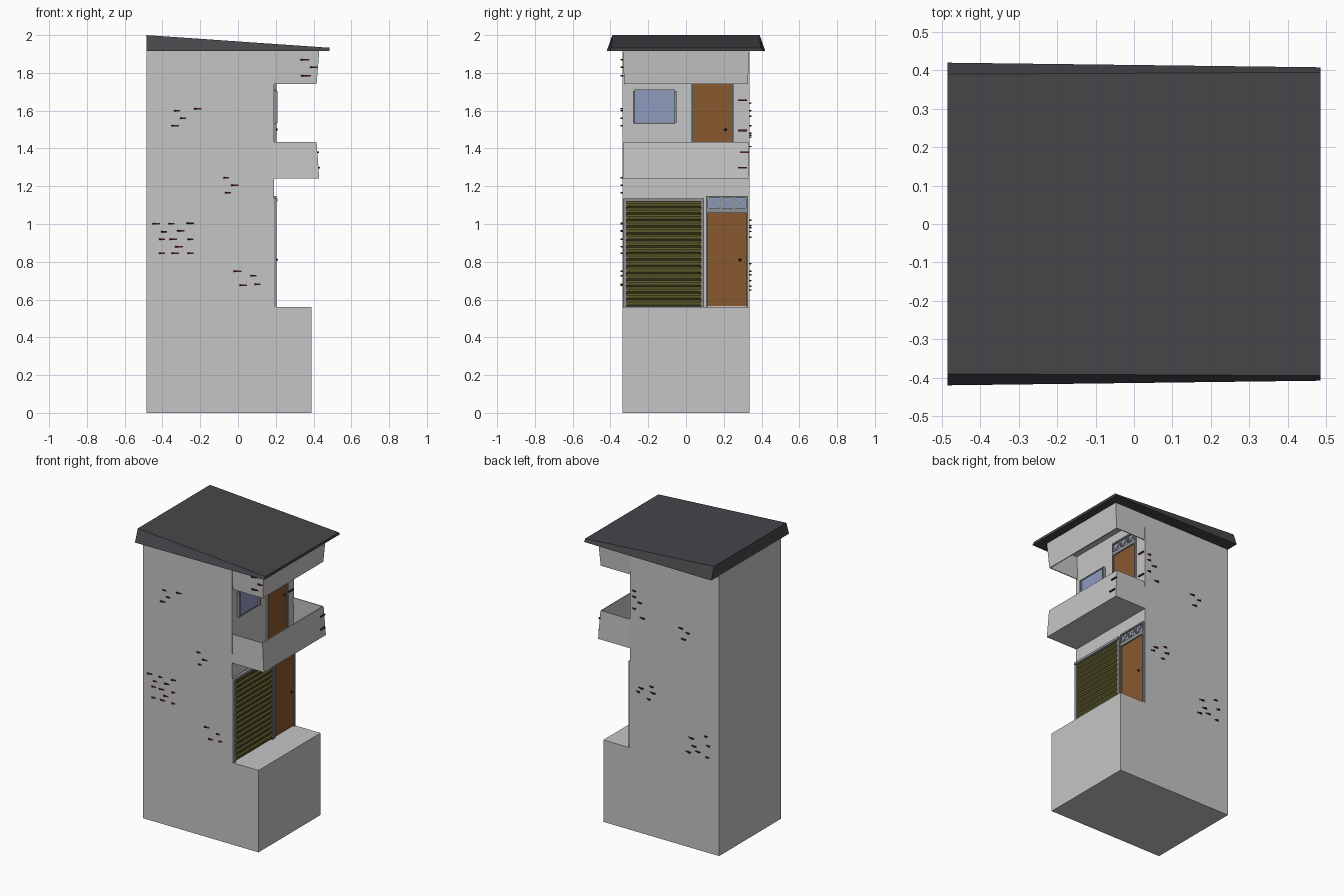
import bpy, bmesh
from mathutils import Vector

if "Cube" in bpy.data.objects:
    bpy.data.objects.remove(bpy.data.objects["Cube"])


def mat(name, r, g, b):
    m = bpy.data.materials.new(name)
    m.diffuse_color = (r, g, b, 1)
    m.use_nodes = True
    m.node_tree.nodes["Principled BSDF"].inputs["Base Color"].default_value = m.diffuse_color
    return m


WALL = mat("plaster grey", 0.56, 0.56, 0.56)
ROOF = mat("roof charcoal", 0.062, 0.06, 0.068)
WOOD = mat("door brown", 0.25, 0.098, 0.028)
OLIVE = mat("shutter olive", 0.11, 0.105, 0.025)
FRAME = mat("frame grey", 0.27, 0.28, 0.29)
GLASS = mat("glass blue", 0.27, 0.33, 0.52)
BRICK = mat("brick red", 0.09, 0.012, 0.012)
METAL = mat("handle dark", 0.04, 0.035, 0.03)

W = 0.335   # half width of the house
XF = 0.19   # x of the recessed facade


def finish(name, bm, m):
    bmesh.ops.recalc_face_normals(bm, faces=bm.faces)
    me = bpy.data.meshes.new(name)
    bm.to_mesh(me)
    bm.free()
    me.materials.append(m)
    ob = bpy.data.objects.new(name, me)
    bpy.context.collection.objects.link(ob)
    return ob


def add_loft(bm, a, b):
    """Closed solid between two matching loops."""
    va = [bm.verts.new(p) for p in a]
    vb = [bm.verts.new(p) for p in b]
    n = len(va)
    bm.faces.new(va)
    bm.faces.new(vb[::-1])
    for i in range(n):
        j = (i + 1) % n
        bm.faces.new((va[i], va[j], vb[j], vb[i]))


def loft(name, a, b, m):
    bm = bmesh.new()
    add_loft(bm, a, b)
    return finish(name, bm, m)


def extrude_y(name, prof, y0, y1, m):
    return loft(name, [(x, y0, z) for x, z in prof], [(x, y1, z) for x, z in prof], m)


def add_box(bm, x0, x1, y0, y1, z0, z1):
    ring = [(x0, y0), (x1, y0), (x1, y1), (x0, y1)]
    add_loft(bm, [(x, y, z0) for x, y in ring], [(x, y, z1) for x, y in ring])


def boxes(name, dims, m):
    bm = bmesh.new()
    for d in dims:
        add_box(bm, *d)
    return finish(name, bm, m)


# Main body with the projecting base step
extrude_y("house_body", [(-0.485, 0), (0.39, 0), (0.39, 0.56), (XF, 0.56),
                         (XF, 1.915), (-0.485, 1.915)], -W, W, WALL)


# Thin three-sided bands: balcony parapet and top header
def band_loop(x, w, z, t=0.006):
    return [(XF, -w, z), (x, -w, z), (x, w, z), (XF, w, z),
            (XF, w - t, z), (x - t, w - t, z), (x - t, t - w, z), (XF, t - w, z)]


loft("balcony_parapet", band_loop(0.43, W, 1.24), band_loop(0.416, W - 0.005, 1.435), WALL)
loft("top_header", band_loop(0.416, W - 0.008, 1.74), band_loop(0.43, W, 1.915), WALL)
boxes("balcony_floor", [(XF, 0.425, -W + 0.003, W - 0.003, 1.24, 1.25)], WALL)
boxes("balcony_ceiling", [(XF, 0.425, -W + 0.003, W - 0.003, 1.905, 1.914)], WALL)

# Sloping roof slab with slanted side edges
extents = [(-0.485, 0.42, 0.39, 2.0), (0.485, 0.408, 0.395, 1.933)]
ends = [[(x, -yb, 1.915), (x, yb, 1.915), (x, yt, zt), (x, -yt, zt)] for x, yb, yt, zt in extents]
loft("roof", ends[0], ends[1], ROOF)

# Roller shutter: repeated ridge profile
z0, z1, n = 0.562, 1.12, 16
step = (z1 - z0) / n
prof = [(XF - 0.005, z0)]
for i in range(n):
    z = z0 + i * step
    prof += [(XF + 0.003, z), (XF + 0.012, z + step * 0.3), (XF + 0.012, z + step * 0.7)]
prof += [(XF + 0.003, z1), (XF - 0.005, z1)]
extrude_y("roller_shutter", prof, -0.318, 0.083, OLIVE)
boxes("shutter_frame", [(XF - 0.005, XF + 0.014, -0.334, -0.314, 0.56, 1.12),
                        (XF - 0.005, XF + 0.014, 0.08, 0.096, 0.56, 1.12),
                        (XF - 0.005, XF + 0.02, -0.334, 0.096, 1.12, 1.136)], FRAME)


# Door with frame, grilled transom and handle
def door(prefix, y0, z0):
    y1, zt, t = y0 + 0.222, z0 + 0.587, 0.008
    a, b = XF - 0.005, XF + 0.014
    boxes(prefix + "_leaf", [(a, XF + 0.006, y0 + t, y1 - t, z0 + 0.006, z0 + 0.5)], WOOD)
    boxes(prefix + "_frame", [(a, b, y0, y0 + t, z0, zt), (a, b, y1 - t, y1, z0, zt),
                              (a, b, y0, y1, zt - 0.01, zt),
                              (a, b, y0, y1, z0 + 0.498, z0 + 0.522)], FRAME)
    boxes(prefix + "_transom_glass", [(a, XF + 0.003, y0 + t, y1 - t, z0 + 0.52, zt - 0.01)], GLASS)
    bm = bmesh.new()
    lo, hi, w = z0 + 0.522, zt - 0.01, 0.004
    cell = (y1 - y0 - 2 * t) / 3
    for i in range(3):
        ya = y0 + t + i * cell
        for p, q in (((ya, lo), (ya + cell, hi)), ((ya, hi), (ya + cell, lo))):
            loop = [(p[0], p[1] - w), (q[0], q[1] - w), (q[0], q[1] + w), (p[0], p[1] + w)]
            add_loft(bm, [(XF, y, z) for y, z in loop], [(XF + 0.008, y, z) for y, z in loop])
        if i:
            add_box(bm, XF, XF + 0.009, ya - w, ya + w, lo, hi)
    finish(prefix + "_transom_grille", bm, FRAME)
    bm = bmesh.new()
    bmesh.ops.create_icosphere(bm, subdivisions=1, radius=0.008)
    bmesh.ops.translate(bm, verts=bm.verts, vec=Vector((XF + 0.014, y1 - 0.043, z0 + 0.25)))
    finish(prefix + "_knob", bm, METAL)


door("lower_door", 0.107, 0.56)
door("upper_door", 0.03, 1.25)

# Balcony window: glass plate with flared side frames
boxes("window_glass", [(XF - 0.005, XF + 0.006, -0.272, -0.06, 1.535, 1.708)], GLASS)
bm = bmesh.new()
for ya, yb in ((-0.281, -0.27), (-0.062, -0.051)):
    add_box(bm, XF - 0.005, XF + 0.018, ya, yb, 1.535, 1.705)
add_box(bm, XF - 0.005, XF + 0.01, -0.275, -0.057, 1.53, 1.537)
add_box(bm, XF - 0.005, XF + 0.01, -0.275, -0.057, 1.706, 1.713)
finish("window_frame", bm, FRAME)


# Exposed brick slivers: thin wedges standing out of the walls
def bricks(name, centres, side):
    bm = bmesh.new()
    for k, (x, z) in enumerate(centres):
        h = 0.026 if k % 2 else 0.02
        y, yo = side * (W - 0.003), side * (W + 0.011)
        a = [(x - h, y, z - 0.004), (x - h * 0.5, yo, z - 0.003), (x + h, y, z - 0.004)]
        add_loft(bm, a, [(p[0], p[1], z + 0.004) for p in a])
    finish(name, bm, BRICK)


bricks("front_bricks", [
    (-0.32, 1.6), (-0.21, 1.61), (-0.29, 1.56), (-0.33, 1.52), (-0.06, 1.245), (-0.015, 1.205),
    (-0.05, 1.165), (-0.43, 1.0), (-0.35, 1.0), (-0.25, 1.005), (-0.39, 0.96), (-0.3, 0.965),
    (-0.4, 0.92), (-0.34, 0.918), (-0.25, 0.92), (-0.31, 0.88), (-0.4, 0.845), (-0.33, 0.845),
    (-0.25, 0.845), (0.0, 0.75), (0.085, 0.725), (0.03, 0.675), (0.105, 0.68),
    (0.355, 1.87), (0.4, 1.83), (0.36, 1.785)], -1)
bricks("back_bricks", [
    (0.16, 1.64), (0.12, 1.57), (0.16, 1.52), (0.1, 1.47), (0.16, 1.6),
    (-0.19, 1.48), (-0.245, 1.46), (-0.21, 1.41), (0.03, 1.02), (0.11, 0.99), (0.13, 0.96),
    (0.02, 0.98), (0.05, 0.93), (-0.27, 0.75), (-0.38, 0.79), (-0.29, 0.7), (-0.4, 0.73),
    (-0.25, 0.65), (-0.39, 0.65), (-0.32, 0.67)], 1)
boxes("facade_bricks", [(x - 0.004, x + 0.008, y - 0.024, y + 0.024, z - 0.004, z + 0.004)
                        for x, y, z in ((XF, 0.3, 1.655), (XF, 0.3, 1.495),
                                        (0.42, 0.31, 1.38), (0.426, 0.3, 1.297))], BRICK)
